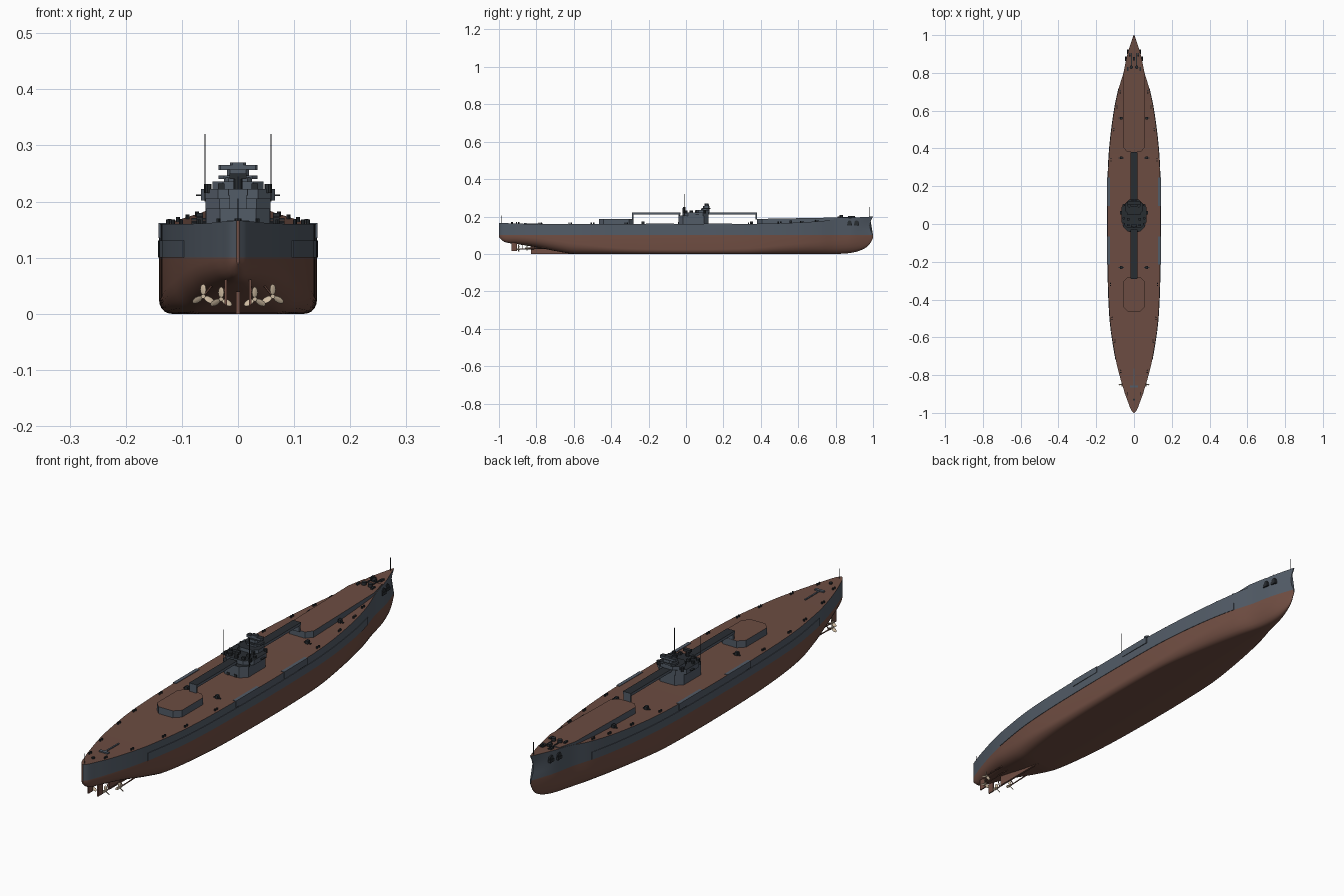
import bpy, bmesh, math
from mathutils import Vector, Matrix

default = bpy.data.objects.get("Cube")
if default:
    bpy.data.objects.remove(default, do_unlink=True)


def material(name, rgb):
    m = bpy.data.materials.new(name)
    m.use_nodes = True
    m.diffuse_color = (*rgb, 1)
    m.node_tree.nodes["Principled BSDF"].inputs["Base Color"].default_value = (*rgb, 1)
    return m


RED = material("hull red", (0.165, 0.077, 0.056))
GREY = material("ship grey", (0.085, 0.106, 0.135))
DECK = material("deck brown", (0.15, 0.073, 0.054))
DARK = material("dark metal", (0.022, 0.026, 0.031))
BRONZE = material("propeller bronze", (0.62, 0.5, 0.36))


def finish(bm, name, *mats, smooth=None):
    bmesh.ops.recalc_face_normals(bm, faces=bm.faces)
    mesh = bpy.data.meshes.new(name)
    bm.to_mesh(mesh)
    bm.free()
    obj = bpy.data.objects.new(name, mesh)
    bpy.context.collection.objects.link(obj)
    for m in mats:
        mesh.materials.append(m)
    if smooth:
        bpy.ops.object.select_all(action='DESELECT')
        obj.select_set(True)
        bpy.context.view_layer.objects.active = obj
        bpy.ops.object.shade_smooth_by_angle(angle=math.radians(smooth))
    return obj


def box(bm, x, y, z, sx, sy, sz):
    """Box centred on x, y and standing on z."""
    mat = Matrix.Translation((x, y, z + sz / 2)) @ Matrix.Diagonal((sx, sy, sz, 1))
    bmesh.ops.create_cube(bm, size=1, matrix=mat)


def rod(bm, a, b, r, sides=8):
    a, b = Vector(a), Vector(b)
    d = b - a
    mat = Matrix.Translation((a + b) / 2) @ d.to_track_quat('Z', 'Y').to_matrix().to_4x4()
    bmesh.ops.create_cone(bm, cap_ends=True, segments=sides, radius1=r, radius2=r,
                          depth=d.length, matrix=mat)


def prism(bm, outline, low, high, top_index=0):
    """Vertical prism; high may be a function of y."""
    top = high if callable(high) else (lambda y: high)
    a = [bm.verts.new((x, y, low)) for x, y in outline]
    b = [bm.verts.new((x, y, top(y))) for x, y in outline]
    n = len(a)
    for i in range(n):
        j = (i + 1) % n
        bm.faces.new((a[i], a[j], b[j], b[i]))
    bm.faces.new(a[::-1])
    bm.faces.new(b).material_index = top_index


def octagon(w, y0, y1, c):
    half = [(w - c, y0), (w, y0 + c), (w, y1 - c), (w - c, y1)]
    return half + [(-x, y) for x, y in reversed(half)]


def curve(pts, y):
    """Smooth interpolation through (y, value) points."""
    if y <= pts[0][0]:
        return pts[0][1]
    slope = lambda i, j: (pts[j][1] - pts[i][1]) / (pts[j][0] - pts[i][0])
    last = len(pts) - 1
    for i in range(last):
        y0, v0 = pts[i]
        y1, v1 = pts[i + 1]
        if y <= y1:
            m0, m1 = slope(max(i - 1, 0), i + 1), slope(i, min(i + 2, last))
            t, h = (y - y0) / (y1 - y0), y1 - y0
            return (v0 * (1 + 2 * t) * (1 - t) ** 2 + m0 * h * t * (1 - t) ** 2
                    + v1 * t * t * (3 - 2 * t) + m1 * h * t * t * (t - 1))
    return pts[-1][1]


BEAM = [(-1, .003), (-.985, .015), (-.95, .029), (-.9, .047), (-.8, .077), (-.7, .1),
        (-.5, .128), (-.2, .139), (.2, .139), (.4, .13), (.6, .105), (.72, .08),
        (.8, .056), (.9, .035), (1, .002)]
KEEL = [(-1, .088), (-.97, .064), (-.9, .052), (-.8, .036), (-.7, .016), (-.6, 0),
        (-.5, 0), (.7, 0), (.83, .001), (.9, .009), (.95, .027), (.98, .05), (1, .085)]
FLAT = [(-1, 0), (-.9, .01), (-.8, .026), (-.7, .05), (-.5, .088), (-.2, .114),
        (.3, .114), (.5, .085), (.7, .045), (.85, .01), (1, 0)]
BILGE = [(-1, .95), (-.6, .55), (-.3, .28), (.3, .28), (.6, .55), (1, .95)]
SHEER = [(-1, .166), (-.85, .161), (-.5, .16), (.35, .161), (.6, .168), (.76, .179),
         (.84, .19), (1, .2)]
WATERLINE = 0.1


def beam(y): return max(curve(BEAM, y), .002)
def sheer(y): return curve(SHEER, y)


def half_section(y):
    w, k = beam(y), max(curve(KEEL, y), 0)
    f, h = min(max(curve(FLAT, y), 0), w), (WATERLINE - k) * curve(BILGE, y)
    pts = [(0, k)]
    for i in range(6):
        a = math.pi / 2 * i / 5
        pts.append((f + (w - f) * math.sin(a), k + h * (1 - math.cos(a))))
    for i in range(5):
        pts.append((w, WATERLINE + (sheer(y) - WATERLINE) * i / 4))
    return pts


# Hull: mirrored sections lofted from stern to bow, stem slightly hollow
bm = bmesh.new()
rings = []
count = 100
for s in range(count + 1):
    y = math.sin(math.pi / 2 * (2 * s / count - 1))
    half = half_section(y)
    ring = [(-x, z) for x, z in reversed(half[1:])] + half
    fore = max(0, (y - .9) / .1)
    ring_verts = []
    for x, z in ring:
        hollow = .018 * fore * math.sin(math.pi * min(max((z - .1) / .1, 0), 1))
        ring_verts.append(bm.verts.new((x, y - hollow, z)))
    rings.append(ring_verts)
for a, b in zip(rings, rings[1:]):
    for i in range(len(a) - 1):
        face = bm.faces.new((a[i], a[i + 1], b[i + 1], b[i]))
        face.material_index = int(face.calc_center_median().z > WATERLINE)
    bm.faces.new((a[-1], a[0], b[0], b[-1])).material_index = 2
for end in (rings[0], rings[-1]):
    bm.faces.new(end).material_index = int(end is rings[-1])
finish(bm, "hull", RED, GREY, DECK, smooth=40)

# Armour belt: a thin raised strip above the waterline
bm = bmesh.new()
for side in (1, -1):
    prev = None
    for i in range(49):
        y = -.72 + 1.44 * i / 48
        w = beam(y)
        now = [bm.verts.new((side * x, y, z)) for x, z in
               ((w, .1), (w + .002, .1), (w + .002, .131), (w, .131))]
        if prev:
            for j in range(3):
                bm.faces.new((prev[j], prev[j + 1], now[j + 1], now[j]))
        else:
            bm.faces.new(now)
        prev = now
    bm.faces.new(prev)
finish(bm, "armour_belt", GREY, smooth=30)

# Side sponsons along the deck edge
bm = bmesh.new()
for side in (1, -1):
    for y in (-.14, .17):
        box(bm, side * .135, y, .135, .014, .15, .027)
finish(bm, "side_sponsons", GREY)

# Deckhouses with brown roofs
bm = bmesh.new()
prism(bm, octagon(.057, -.465, -.28, .025), .155, .188, 1)
finish(bm, "aft_deckhouse", GREY, DECK)
bm = bmesh.new()
half = [(.035, .38), (.057, .405), (.057, .79), (.04, .87)]
prism(bm, half + [(-x, y) for x, y in reversed(half)], .155, lambda y: .187 + (y - .38) * .018, 1)
finish(bm, "forward_deckhouse", GREY, DECK)

# Catwalks from the deckhouses to the bridge
bm = bmesh.new()
for y0, y1 in ((-.29, -.03), (.11, .38)):
    prism(bm, octagon(.018, y0, y1, .001), .211, .222, 1)
    for end in (y0 + .005, y1 - .005):
        box(bm, 0, end, .185, .03, .008, .028)
finish(bm, "catwalks", GREY, DARK)

# Bridge: stacked platforms with dark roofs
bm = bmesh.new()
levels = [(.058, -.04, .12, .025, .155, .205), (.066, -.02, .12, .03, .202, .222),
          (.045, .05, .125, .018, .222, .236), (.025, .08, .125, .008, .234, .243),
          (.035, .085, .13, .01, .24, .246), (.02, .09, .125, .006, .246, .257),
          (.035, .1, .122, .004, .256, .265), (.014, .1, .12, .004, .265, .27)]
for w, y0, y1, c, z0, z1 in levels:
    prism(bm, octagon(w, y0, y1, c), z0, z1, 1)
finish(bm, "bridge_tower", GREY, DARK)
bm = bmesh.new()
box(bm, 0, .06, .21, .15, .02, .003)
rod(bm, (0, -.01, .2), (0, -.01, .245), .008)
box(bm, 0, -.01, .24, .03, .014, .01)
for side in (1, -1):
    for y in (0, .03, .1):
        rod(bm, (side * .054, y, .215), (side * .054, y, .231), .007)
    for y in (-.005, .025, .055):
        box(bm, side * .03, y, .222, .012, .012, .01)
    box(bm, side * .017, -.041, .16, .012, .003, .01)
finish(bm, "bridge_fittings", DARK, smooth=35)

# Masts and flagstaffs
bm = bmesh.new()
for side in (1, -1):
    rod(bm, (side * .059, -.01, .2), (side * .059, -.01, .32), .0013, 6)
rod(bm, (0, .98, .195), (0, .98, .25), .0015, 6)
rod(bm, (0, -.985, .16), (0, -.985, .205), .0015, 6)
finish(bm, "masts", DARK)

# Bollards and vents on the deck
bm = bmesh.new()
for side in (1, -1):
    for y in (-.9, -.78, -.62, -.5, -.32, .34, .5, .62, .7):
        for dy in (-.006, .006):
            rod(bm, (side * (beam(y) - .012), y + dy, sheer(y) - .003),
                (side * (beam(y) - .012), y + dy, sheer(y) + .008), .0035)
    for y in (-.23, .35, .56):
        box(bm, side * .068, y, sheer(y) - .002, .012, .014, .015)
        box(bm, side * .068, y, sheer(y) - .002, .03, .005, .006)
rod(bm, (0, -.93, .155), (0, -.93, .17), .006)
finish(bm, "bollards_and_vents", DARK, smooth=35)

# Stern hatch and rail
bm = bmesh.new()
box(bm, 0, -.86, .158, .04, .012, .008)
box(bm, 0, -.81, .158, .006, .09, .006)
finish(bm, "stern_hatch", GREY)

# Anchor gear on the forecastle and anchors on the bow sides
bm = bmesh.new()
for side in (1, -1):
    rod(bm, (side * .014, .83, .188), (side * .014, .83, .207), .009, 12)
    box(bm, side * .014, .865, .192, .005, .08, .006)
    box(bm, side * .033, .82, .187, .008, .02, .014)
    box(bm, side * .022, .895, .188, .007, .018, .014)
    for y in (.875, .912):
        rod(bm, (side * (beam(y) - .004), y, .168), (side * (beam(y) + .004), y, .168), .011, 10)
        box(bm, side * beam(y), y, .152, .012, .026, .012)
box(bm, 0, .875, .19, .012, .02, .014)
finish(bm, "anchor_gear", DARK, smooth=35)

# Skeg and twin rudders
bm = bmesh.new()
box(bm, 0, -.715, 0, .008, .23, .04)
for side in (1, -1):
    box(bm, side * .022, -.918, .016, .005, .03, .045)
finish(bm, "skeg_and_rudders", RED)

# Propellers, shafts and struts
screws = bmesh.new()
shafts = bmesh.new()
for side in (1, -1):
    for x, y, z in ((.03, -.895, .026), (.062, -.85, .031)):
        px = side * x
        rod(screws, (px, y - .01, z), (px, y + .008, z), .004, 10)
        for k in range(3):
            place = (Matrix.Translation((px, y, z)) @ Matrix.Rotation(math.tau * k / 3, 4, 'Y')
                     @ Matrix.Translation((0, 0, .012)) @ Matrix.Rotation(.6 * side, 4, 'Z')
                     @ Matrix.Diagonal((.0065, .0015, .01, 1)))
            bmesh.ops.create_uvsphere(screws, u_segments=10, v_segments=6, radius=1, matrix=place)
        rod(shafts, (px, y, z), (px * .95, y + .22, z + .004), .0025)
        rod(shafts, (px, y + .02, z), (px * .6, y + .02, .062), .002, 6)
finish(screws, "propellers", BRONZE, smooth=35)
finish(shafts, "propeller_shafts", RED, smooth=35)
